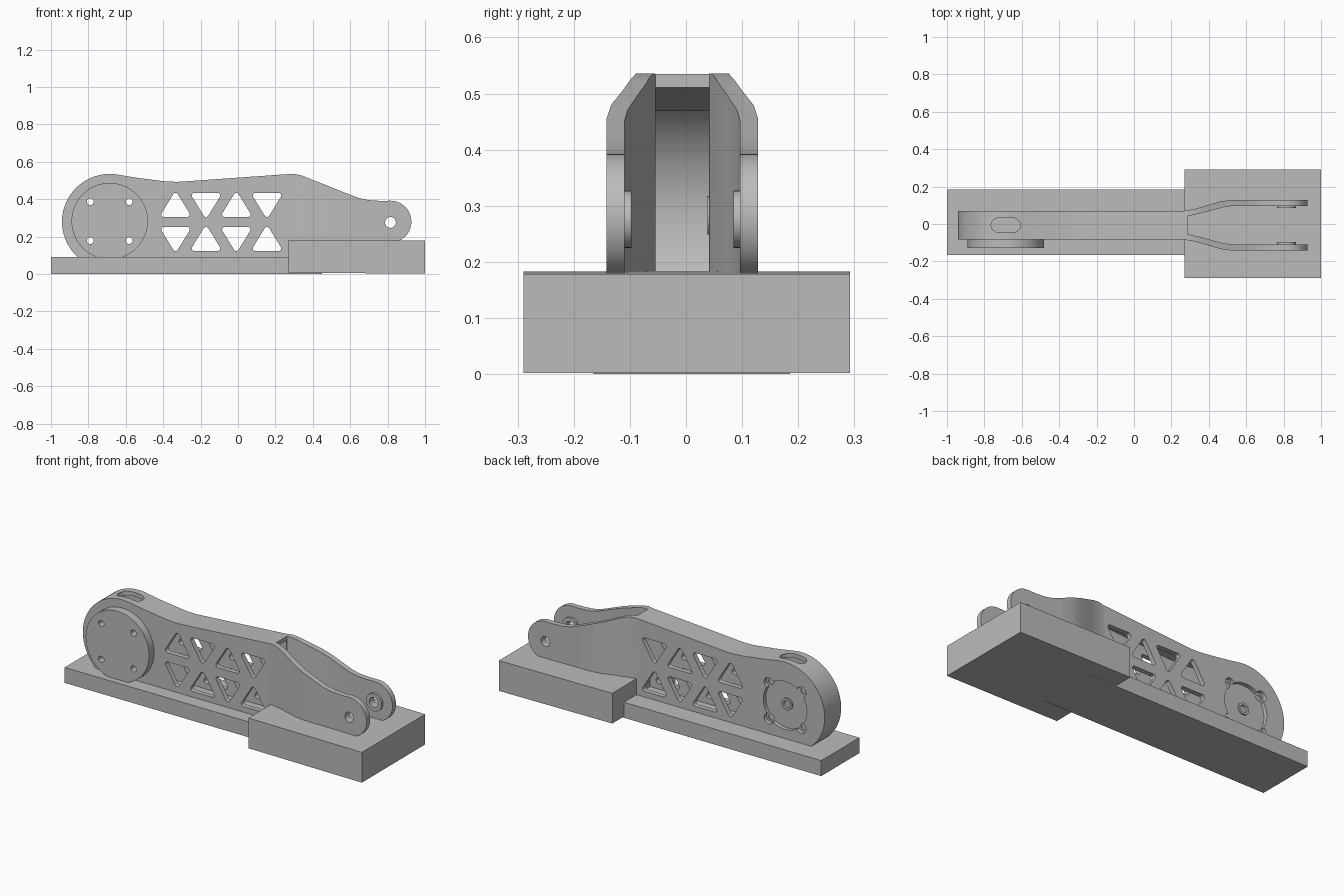
import bpy, bmesh, math
from mathutils import Vector

if "Cube" in bpy.data.objects:
    bpy.data.objects.remove(bpy.data.objects["Cube"])

grey = bpy.data.materials.new("plain grey")
grey.diffuse_color = (0.5, 0.5, 0.5, 1)
grey.use_nodes = True
grey.node_tree.nodes["Principled BSDF"].inputs["Base Color"].default_value = grey.diffuse_color
YC = -0.0065          # arm centre line in y
ZC = 0.28             # arm axis height
HUB_X, TIP_X = -0.686, 0.815


def prism(name, pts, axis, lo, hi):
    """Extrude a 2D outline: axis 'y' takes (x, z) points, axis 'z' takes (x, y)."""
    bm = bmesh.new()
    place = (lambda p, d: (p[0], d, p[1])) if axis == 'y' else (lambda p, d: (p[0], p[1], d))
    face = bm.faces.new([bm.verts.new(place(p, lo)) for p in pts])
    ext = bmesh.ops.extrude_face_region(bm, geom=[face])
    move = Vector(place((0, 0), hi - lo))
    bmesh.ops.translate(bm, vec=move, verts=[v for v in ext["geom"] if isinstance(v, bmesh.types.BMVert)])
    bmesh.ops.recalc_face_normals(bm, faces=bm.faces)
    mesh = bpy.data.meshes.new(name)
    bm.to_mesh(mesh)
    bm.free()
    mesh.materials.append(grey)
    ob = bpy.data.objects.new(name, mesh)
    bpy.context.collection.objects.link(ob)
    return ob


def arc(cx, cy, r, a0, a1, n):
    return [(cx + r * math.cos(math.radians(a0 + (a1 - a0) * i / n)),
             cy + r * math.sin(math.radians(a0 + (a1 - a0) * i / n))) for i in range(n + 1)]


def circle(cx, cy, r, n=32):
    return arc(cx, cy, r, 0, 360, n)[:-1]


def mirrored(half, c):
    """Close an upper half outline by mirroring it about the line v = c."""
    return half + [(u, 2 * c - v) for u, v in reversed(half) if abs(v - c) > 1e-5]


def combine(ob, tool, op='DIFFERENCE'):
    mod = ob.modifiers.new("cut", 'BOOLEAN')
    mod.operation, mod.solver, mod.object = op, 'EXACT', tool
    bpy.context.view_layer.objects.active = ob
    bpy.ops.object.modifier_apply(modifier=mod.name)
    bpy.data.objects.remove(tool, do_unlink=True)


def smooth(ob):
    bpy.ops.object.select_all(action='DESELECT')
    ob.select_set(True)
    bpy.context.view_layer.objects.active = ob
    bpy.ops.object.shade_smooth_by_angle(angle=math.radians(30))


# base plate and the slightly tilted end block
prism("base_plate", [(-1, 0), (0.45, 0), (0.45, 0.09), (-1, 0.09)], 'y', -0.165, 0.185)
prism("end_block", [(0.27, 0.007), (1, 0.002), (1, 0.178), (0.27, 0.183)], 'y', -0.29, 0.292)

# arm: side outline intersected with the widening plan outline
top_edge = [(-0.55, 0.516), (-0.42, 0.499), (-0.37, 0.494), (-0.32, 0.493), (-0.26, 0.497),
            (0.25, 0.533), (0.30, 0.536)]
neck = [(0.34, 0.527), (0.60, 0.424), (0.65, 0.405), (0.70, 0.395), (0.76, 0.391)]
side = arc(HUB_X, ZC, 0.255, 180, 80, 24) + top_edge + neck + arc(TIP_X, ZC, 0.112, 90, 0, 14)
arm = prism("arm", mirrored(side, ZC), 'y', -0.3, 0.3)
plan = [(-1.1, 0.0755), (0.26, 0.0755), (0.33, 0.088), (0.40, 0.108), (0.46, 0.127),
        (0.52, 0.135), (1.1, 0.135)]
combine(arm, prism("plan", mirrored([(x, YC + y) for x, y in plan], YC), 'z', -0.2, 0.8), 'INTERSECT')

# hollow inside, open towards the fork
inner = arc(HUB_X, ZC, 0.231, 180, 80, 24) + [(x, z - 0.024) for x, z in top_edge]
combine(arm, prism("cavity", mirrored(inner, ZC), 'y', YC - 0.0475, YC + 0.0475))
slot = [(0.285, 0.048), (0.36, 0.064), (0.42, 0.081), (0.48, 0.097), (0.53, 0.103), (1.2, 0.103)]
combine(arm, prism("fork_gap", mirrored([(x, YC + y) for x, y in slot], YC), 'z', -0.3, 0.9))

# bosses inside both fork tips, with the pin hole
for s in (-1, 1):
    a, b = sorted((YC + s * 0.091, YC + s * 0.115))
    combine(arm, prism("boss", circle(TIP_X, 0.276, 0.051), 'y', a, b), 'UNION')
combine(arm, prism("pin_hole", circle(TIP_X, 0.276, 0.029), 'y', -0.4, 0.4))


# rounded triangle windows through both walls
def triangle(cx, z0, z1, up, r=0.014):
    h, base = (1, z0) if up else (-1, z1)
    tip = z1 if up else z0
    pts = []
    for u, v, a in ((cx - 0.062, base + h * r, 210), (cx + 0.062, base + h * r, 330),
                    (cx, tip - h * r, 90)):
        pts += [(x, v + h * (z - v)) for x, z in arc(u, v, r, a - 60, a + 60, 6)]
    return pts


for i, cx in enumerate((-0.334, -0.171, -0.009, 0.155)):
    for z0, z1, up in ((0.305, 0.434, i % 2 == 0), (0.123, 0.252, i % 2 == 1)):
        combine(arm, prism("window", triangle(cx, z0, z1, up), 'y', -0.4, 0.4))

# cable slot in the top of the rounded end
oval = arc(HUB_X + 0.04, YC, 0.038, -90, 90, 12) + arc(HUB_X - 0.04, YC, 0.038, 90, 270, 12)
combine(arm, prism("cable_slot", oval, 'z', 0.42, 0.7))

# round front disc
disc = prism("front_disc", circle(HUB_X, 0.283, 0.204, 64), 'y', -0.129, YC - 0.074)

# back recess with four ears, a hub hole, and bolt holes right through
bolts = [(HUB_X + dx, 0.283 + dz) for dx in (-0.104, 0.104) for dz in (-0.104, 0.104)]
combine(arm, prism("recess", circle(HUB_X, 0.283, 0.14, 48), 'y', 0.046, 0.2))
for x, z in bolts:
    combine(arm, prism("ear", circle(x, z, 0.031, 24), 'y', 0.046, 0.2))
    combine(arm, prism("bolt_hole", circle(x, z, 0.018, 20), 'y', -0.4, 0.4))
    combine(disc, prism("bolt_hole", circle(x, z, 0.018, 20), 'y', -0.4, 0.4))
hub = prism("hub_ring", circle(HUB_X, 0.283, 0.034), 'y', 0.038, 0.054)
combine(hub, prism("hub_hole", circle(HUB_X, 0.283, 0.021), 'y', -0.02, 0.2))
combine(arm, prism("hub_hole", circle(HUB_X, 0.283, 0.021), 'y', 0.0, 0.2))

for ob in (arm, disc, hub):
    smooth(ob)
